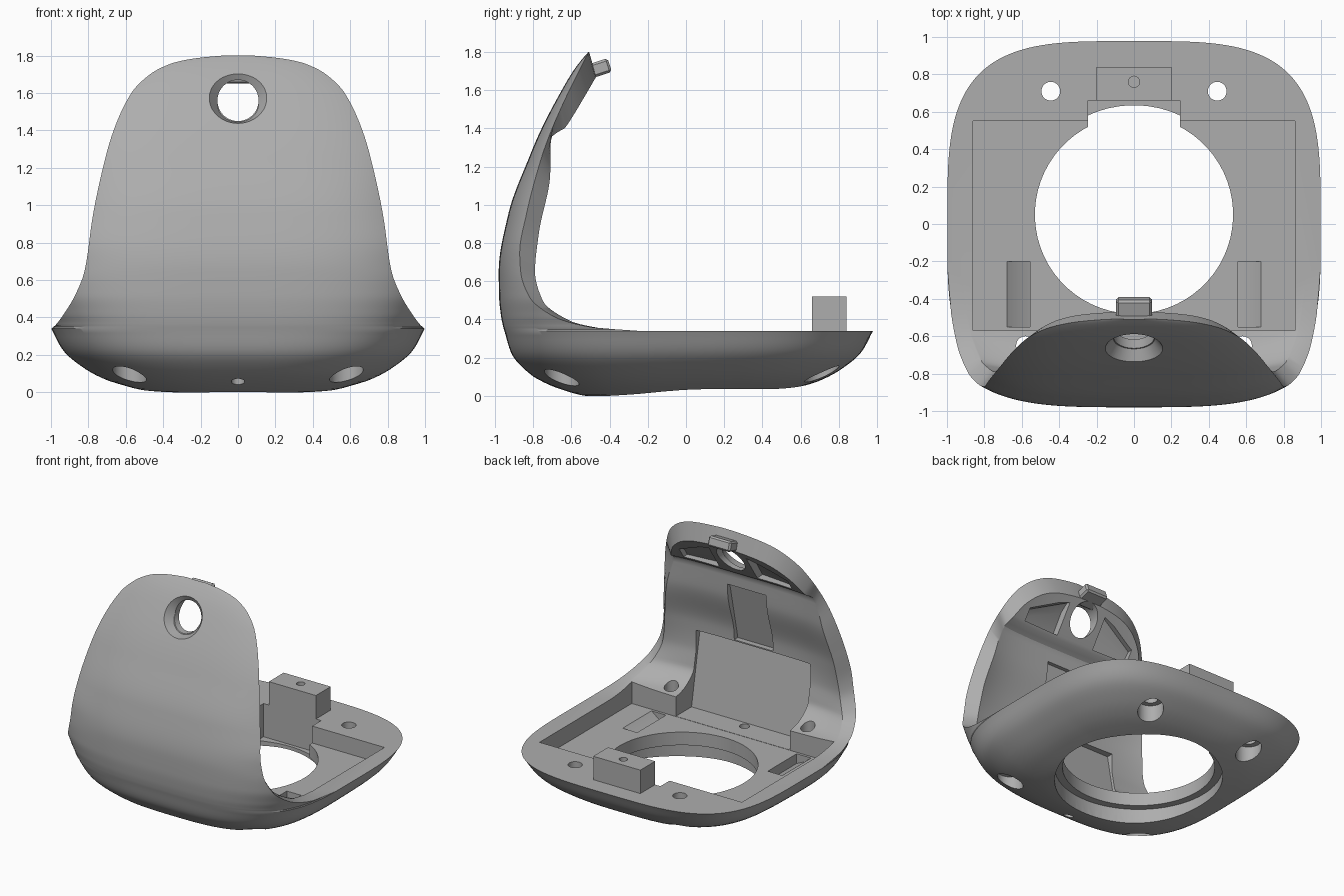
import bpy, bmesh, math
from mathutils import Matrix, Vector

if "Cube" in bpy.data.objects:
    bpy.data.objects.remove(bpy.data.objects["Cube"])

grey = bpy.data.materials.new("plain grey")
grey.use_nodes = True
grey.diffuse_color = (0.42, 0.42, 0.42, 1)
grey.node_tree.nodes["Principled BSDF"].inputs["Base Color"].default_value = (0.42, 0.42, 0.42, 1)


def make_object(name, bm):
    bmesh.ops.recalc_face_normals(bm, faces=bm.faces)
    mesh = bpy.data.meshes.new(name)
    bm.to_mesh(mesh)
    bm.free()
    mesh.materials.append(grey)
    obj = bpy.data.objects.new(name, mesh)
    bpy.context.collection.objects.link(obj)
    return obj


def bridge(bm, p, q, closed=False):
    for i in range(0 if closed else 1, len(p)):
        bm.faces.new((p[i - 1], p[i], q[i], q[i - 1]))


def prism(name, lower, upper):
    """Closed solid between two matching loops of points."""
    bm = bmesh.new()
    loops = [[bm.verts.new(co) for co in loop] for loop in (lower, upper)]
    for loop in loops:
        bm.faces.new(loop)
    bridge(bm, *loops, closed=True)
    return make_object(name, bm)


def box(name, lo, hi, tilt=0.0):
    """Box between two corners, optionally tilted about x."""
    lo, hi = Vector(lo), Vector(hi)
    bm = bmesh.new()
    bmesh.ops.create_cube(bm, size=1, matrix=Matrix.Diagonal((*(hi - lo), 1)))
    bm.transform(Matrix.Translation((lo + hi) / 2) @ Matrix.Rotation(tilt, 4, 'X'))
    return make_object(name, bm)


def rod(name, start, end, r1, r2):
    """Round solid whose axis lies in the side plane."""
    start, end = Vector(start), Vector(end)
    across = Vector((1, 0, 0))
    up = (end - start).normalized().cross(across)
    turns = [2 * math.pi * (i + 0.5) / 64 for i in range(64)]
    return prism(name, *[[c + r * (math.cos(t) * across + math.sin(t) * up) for t in turns]
                         for c, r in ((start, r1), (end, r2))])


def drill(x, y, z0, z1, r):
    return rod("drill", (x, y, z0), (x, y, z1), r, r)


def slab(name, half_width, outline):
    """Side outline of (y, z) points extruded across x."""
    return prism(name, *[[(s * half_width, y, z) for y, z in outline] for s in (-1, 1)])


def cut(target, *cutters):
    bpy.context.view_layer.objects.active = target
    for c in cutters:
        c.hide_render = True
        mod = target.modifiers.new("cut", 'BOOLEAN')
        mod.operation, mod.solver, mod.object = 'DIFFERENCE', 'EXACT', c
        bpy.context.view_layer.update()
        bpy.ops.object.modifier_apply(modifier=mod.name)
        bpy.data.objects.remove(c)


def curve(points):
    """Monotone smooth interpolation through (z, value) points."""
    zs, vs = zip(*points)
    k = [(vs[i + 1] - vs[i]) / (zs[i + 1] - zs[i]) for i in range(len(zs) - 1)]
    m = [k[0]] + [2 * p * q / (p + q) if p * q > 0 else 0 for p, q in zip(k, k[1:])] + [k[-1]]

    def value(z):
        z = min(max(z, zs[0]), zs[-1])
        i = max(j for j in range(len(k)) if zs[j] <= z)
        h = zs[i + 1] - zs[i]
        t = (z - zs[i]) / h
        return (vs[i] * (1 + 2 * t) * (1 - t) ** 2 + vs[i + 1] * t * t * (3 - 2 * t)
                + h * m[i] * t * (1 - t) ** 2 + h * m[i + 1] * t * t * (t - 1))
    return value


# Shape curves of the upright shield by height
DECK, TOP, POWER = 0.34, 1.8, 3.6
rim_width = curve([(.34, .997), (.36, .975), (.42, .93), (.52, .87), (.65, .82), (.95, .775),
                   (1.25, .71), (1.4, .665), (1.6, .57), (1.7, .47), (1.76, .35), (1.787, .22), (1.8, .08)])
front = curve([(.34, .95), (.36, .956), (.42, .968), (.52, .978), (.65, .98), (.95, .93), (1.25, .82),
               (1.4, .755), (1.6, .65), (1.7, .59), (1.76, .545), (1.8, .51)])
rim_depth = curve([(.34, .24), (.36, .5), (.42, .70), (.52, .82), (.65, .865), (.75, .87), (.95, .835),
                   (1.25, .755), (1.4, .70), (1.6, .61), (1.7, .56), (1.76, .53), (1.8, .507)])
inner = curve([(.34, .3), (.35, .42), (.39, .6), (.5, .75), (.65, .79), (.85, .77), (1.17, .71),
               (1.34, .708), (1.365, .695), (1.4, .635), (1.42, .62), (1.55, .54), (1.67, .47)])
hollow = curve([(.34, .1), (.6, .03), (.9, .05), (1.2, .03), (1.4, .02), (1.67, 0)])
# Bowl below the deck: sideways scale and forward reach by height
LOW = -.03
bowl_scale = curve([(LOW, .3), (-.01, .44), (0, .51), (.03, .62), (.06, .71), (.12, .82), (.22, .935), (.34, .998)])
bowl_front = curve([(LOW, .33), (-.01, .46), (0, .53), (.03, .64), (.06, .72), (.11, .81), (.22, .912), (.34, .95)])


def oval(phi, a, b, n):
    s, c = math.sin(phi), math.cos(phi)
    return (math.copysign(abs(s) ** (2 / n), s) * a, -math.copysign(abs(c) ** (2 / n), c) * b)


# Body shell: one closed skin of bowl, shield, rim band and deck
bm = bmesh.new()
COLS, ROWS = 120, 72
spread = [math.copysign(abs(2 * i / COLS - 1) ** 1.5, i - COLS / 2) for i in range(COLS + 1)]
outer_rows, inner_rows = [], []
for j in range(ROWS + 1):
    t = j / ROWS
    z = DECK + (TOP - DECK) * (0.4 * t + 0.3 - 0.3 * math.cos(math.pi * t))
    w, b, r = rim_width(z), front(z), rim_depth(z)
    a = w / (1 - (r / b) ** POWER) ** (1 / POWER)
    limit = math.acos((r / b) ** (POWER / 2))
    if j == 0:
        front_angles = [limit * t for t in spread]
    zi = DECK + (z - DECK) * 0.911
    row, back_row = [], []
    for t in spread:
        x, y = oval(limit * t, a, b, POWER)
        row.append(bm.verts.new((x, y, z)))
        back_row.append(bm.verts.new((x * 0.92, -inner(zi) - hollow(zi) * (1 - (x / w) ** 4), zi)))
    outer_rows.append(row)
    inner_rows.append(back_row)

for rows in (outer_rows, inner_rows):
    for p, q in zip(rows, rows[1:]):
        bridge(bm, p, q)
for end in (0, -1):
    bridge(bm, [r[end] for r in outer_rows], [r[end] for r in inner_rows])
bridge(bm, outer_rows[-1], inner_rows[-1])

start = front_angles[-1]
back_angles = [start + (2 * math.pi - 2 * start) * i / 90 for i in range(1, 90)]


def bowl_ring(z, angles):
    n = 2.4 + 1.2 * (max(z, 0) / DECK) ** 0.4
    s = bowl_scale(z)
    ring = []
    for p in angles:
        x, y = oval(p, s, bowl_front(z) if math.cos(p) > 0 else s * .98, n)
        # The underside lifts slightly toward the back
        lift = .022 * min(max((y + .45) / .7, 0), 1) * (1 - z / DECK)
        ring.append(bm.verts.new((x, y, z + lift)))
    return ring


back_edge = bowl_ring(DECK, back_angles)
bm.faces.new([outer_rows[0][-1]] + back_edge + [outer_rows[0][0]] + inner_rows[0])
ring = outer_rows[0] + back_edge
for j in range(1, 25):
    lower = bowl_ring(LOW + (DECK - LOW) * (1 - j / 24) ** 1.5, front_angles + back_angles)
    bridge(bm, ring, lower, True)
    ring = lower
bmesh.ops.triangulate(bm, faces=[bm.faces.new(ring)])
body = make_object("body_shell", bm)

# Tray pocket, front recess panel, cable channel and round opening
cut(body,
    box("tray", (-.86, -.57, .21), (.86, .55, .7)),
    slab("front_recess", .485, [(-.5, .212), (-.76, .212), (-.865, .78), (-.5, .78)]),
    slab("cable_channel", .165, [(-.865, .79), (-.765, 1.25), (-.6, 1.25), (-.7, .79)]),
    drill(0, .05, -.2, .5, .53),
    drill(0, .05, -.2, .11, .585),
    box("notch", (-.245, .3, .085), (.245, .66, .6)))

# Mirrored details: screw holes with wide undersides, sloped dips, recesses beside the sight hole
for side in (-1, 1):
    for x, y, depth in ((.445, .71, .2), (.58, -.65, .18)):
        cut(body, drill(side * x, y, -.1, .6, .05), drill(side * x, y, -.1, depth, .09))
    dip = [(.555, .25), (.555, .135), (.62, .165), (.73, .25)]
    cut(body, prism("dip", *[[(side * x, y, z) for x, z in dip] for y in (-.55, -.2)]))
    near = [(-.70, 1.425), (-.60, 1.58), (-.53, 1.635), (-.46, 1.60), (-.56, 1.41)]
    far = [(-.67, 1.425), (-.65, 1.46), (-.61, 1.50), (-.50, 1.50), (-.56, 1.41)]
    cut(body, prism("upper_recess", [(side * .16, y, z) for y, z in near],
                    [(side * .46, y, z) for y, z in far]))
cut(body, drill(0, -.71, -.1, .3, .036))

# Sight hole through the shield with a flared mouth
mid, axis = Vector((0, -.665, 1.57)), Vector((0, -.87, .5))
cut(body, rod("sight_hole", (0, -1, 1.56), (0, -.3, 1.56), .11, .11),
    rod("sight_flare", mid - axis * .06, mid + axis * .08, .11, .21))

# Mounting block on the back deck
block = box("mounting_block", (-.2, .66, .22), (.2, .84, .52))
cut(block, drill(0, .76, .4, .6, .03))

# Latch tab at the shield tip
tab = box("latch_tab", (-.095, -.55, 1.67), (.095, -.395, 1.745), tilt=math.radians(18))
bev = tab.modifiers.new("bevel", 'BEVEL')
bev.width, bev.segments = .012, 1

# Smooth shading with crisp edges
for obj in (body, block):
    bpy.ops.object.select_all(action='DESELECT')
    obj.select_set(True)
    bpy.context.view_layer.objects.active = obj
    bpy.ops.object.shade_smooth_by_angle(angle=math.radians(30))
